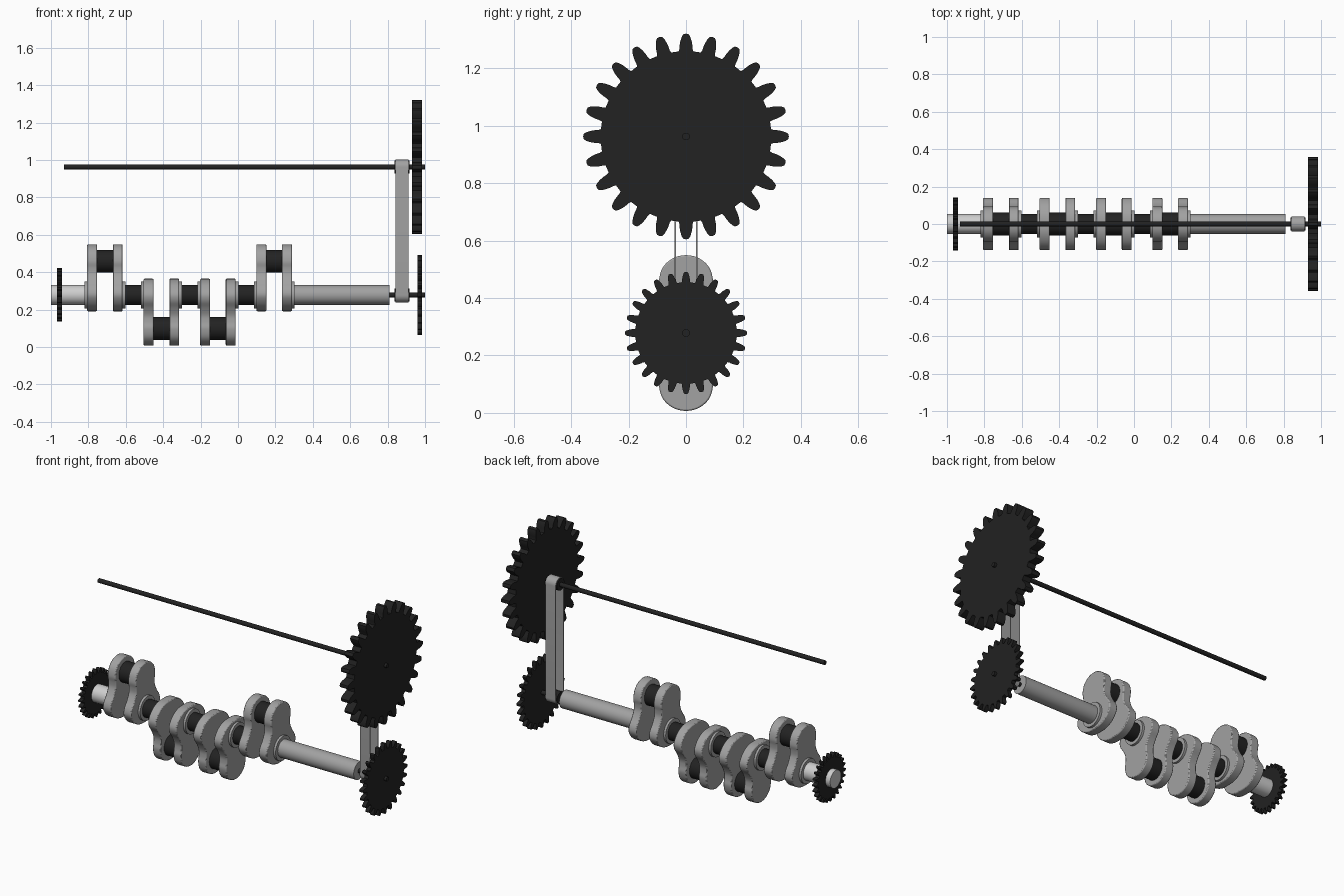
import bpy, bmesh, math
from mathutils import Vector

if "Cube" in bpy.data.objects:
    bpy.data.objects.remove(bpy.data.objects["Cube"])


def material(name, v):
    m = bpy.data.materials.new(name)
    m.diffuse_color = (v, v, v, 1)
    m.use_nodes = True
    m.node_tree.nodes["Principled BSDF"].inputs["Base Color"].default_value = m.diffuse_color
    return m


BLACK = material("black steel", 0.016)
GREY = material("grey steel", 0.36)
LIGHT = material("light steel", 0.62)
CRANK_Z, ROD_Z = 0.278, 0.962


def finish(name, bm, mat):
    bmesh.ops.recalc_face_normals(bm, faces=bm.faces)
    me = bpy.data.meshes.new(name)
    bm.to_mesh(me)
    bm.free()
    me.materials.append(mat)
    for p in me.polygons:
        p.use_smooth = True
    me.set_sharp_from_angle(angle=math.radians(35))
    ob = bpy.data.objects.new(name, me)
    bpy.context.collection.objects.link(ob)
    return ob


def prism(name, outline, x0, x1, mat, inner=None):
    """Extrude a (y, z) outline along x; an inner outline makes it an open ring."""
    bm = bmesh.new()

    def ring(pts, x):
        return [bm.verts.new((x, y, z)) for y, z in pts]

    def bridge(a, b):
        for i in range(len(a)):
            j = (i + 1) % len(a)
            bm.faces.new((a[i], a[j], b[j], b[i]))

    a, b = ring(outline, x0), ring(outline, x1)
    bridge(a, b)
    if inner:
        c, d = ring(inner, x0), ring(inner, x1)
        bridge(c, d)
        bridge(a, c)
        bridge(b, d)
    else:
        bm.faces.new(a)
        bm.faces.new(b)
    return finish(name, bm, mat)


def circle(r, z, n=40):
    return [(r * math.sin(2 * math.pi * i / n), z + r * math.cos(2 * math.pi * i / n))
            for i in range(n)]


def cylinder(name, r, z, x0, x1, mat):
    return prism(name, circle(r, z), x0, x1, mat)


def gear(name, r, z, x0, x1, teeth=24):
    # tooth half profile: (radius, half angle as a share of the pitch)
    side = [(0.83, 0.33), (0.855, 0.285), (0.89, 0.265), (0.93, 0.225),
            (0.97, 0.165), (0.995, 0.10)]
    pitch = 2 * math.pi / teeth
    pts = []
    for k in range(teeth):
        tooth = [(q, -s) for q, s in side] + [(1.0, 0)] + [(q, s) for q, s in reversed(side)]
        for q, s in tooth:
            a = (k + s) * pitch
            pts.append((r * q * math.sin(a), z + r * q * math.cos(a)))
    return prism(name, pts, x0, x1, BLACK)


def spline(pts, steps=5):
    """Closed Catmull-Rom curve through the points."""
    out, n = [], len(pts)
    for i in range(n):
        p0, p1, p2, p3 = (Vector(pts[(i + k) % n]) for k in (-1, 0, 1, 2))
        for s in range(steps):
            t = s / steps
            p = 0.5 * (2 * p1 + (p2 - p0) * t + (2 * p0 - 5 * p1 + 4 * p2 - p3) * t * t
                       + (3 * p1 - p0 - 3 * p2 + p3) * t ** 3)
            out.append((p.x, p.y))
    return out


# Crank web outline: wide lobe round the shaft, waist, round lobe at the pin
half = [(0.055, -0.082), (0.105, -0.055), (0.137, -0.01), (0.134, 0.03), (0.108, 0.07),
        (0.09, 0.11), (0.089, 0.145), (0.094, 0.182), (0.081, 0.228), (0.046, 0.26)]
web = spline([(0, -0.087)] + half + [(0, 0.271)] + [(-y, z) for y, z in reversed(half)])

# Crank throws: first web centre and direction of each pin
W = 0.0265
throws = [(-0.78, 1), (-0.478, -1), (-0.176, -1), (0.125, 1)]
for i, (x, d) in enumerate(throws, 1):
    x2 = x + 0.137
    for side, cx in (("left", x), ("right", x2)):
        ob = prism(f"crank_web_{i}_{side}", [(y, CRANK_Z + d * z) for y, z in web],
                   cx - W, cx + W, GREY)
        bev = ob.modifiers.new("edge", "BEVEL")
        bev.width, bev.segments = 0.005, 2
        bev.limit_method, bev.angle_limit = "ANGLE", math.radians(50)
    cylinder(f"crank_pin_{i}", 0.061, CRANK_Z + d * 0.18, x + W, x2 - W, BLACK)
    # thin collars on the outer faces of the webs
    cylinder(f"collar_{i}_left", 0.073, CRANK_Z, x - W - 0.014, x - W, GREY)
    cylinder(f"collar_{i}_right", 0.073, CRANK_Z, x2 + W, x2 + W + 0.014, GREY)
    if i < 4:
        cylinder(f"main_journal_{i}", 0.053, CRANK_Z, x2 + W, throws[i][0] - W, BLACK)

# Shaft ends and thin stub
cylinder("nose_shaft", 0.053, CRANK_Z, -1.0, -0.81, LIGHT)
cylinder("tail_shaft", 0.053, CRANK_Z, 0.28, 0.81, GREY)
cylinder("stub_shaft", 0.013, CRANK_Z, 0.80, 1.0, BLACK)
cylinder("upper_rod", 0.013, ROD_Z, -0.93, 1.0, BLACK)

# Gears
gear("nose_gear", 0.143, CRANK_Z, -0.969, -0.942)
gear("lower_gear", 0.213, CRANK_Z, 0.959, 0.985)
gear("upper_gear", 0.358, ROD_Z, 0.93, 0.985)


# Belt loop running on two pulleys
def stadium(r, n=20):
    top = [(r * math.cos(math.pi * i / n), ROD_Z + r * math.sin(math.pi * i / n))
           for i in range(n + 1)]
    low = [(-r * math.cos(math.pi * i / n), CRANK_Z - r * math.sin(math.pi * i / n))
           for i in range(n + 1)]
    return top + low


prism("drive_belt", stadium(0.040), 0.843, 0.911, GREY, inner=stadium(0.035))
for name, z in (("lower_pulley", CRANK_Z), ("upper_pulley", ROD_Z)):
    cylinder(name, 0.0352, z, 0.837, 0.917, BLACK)
